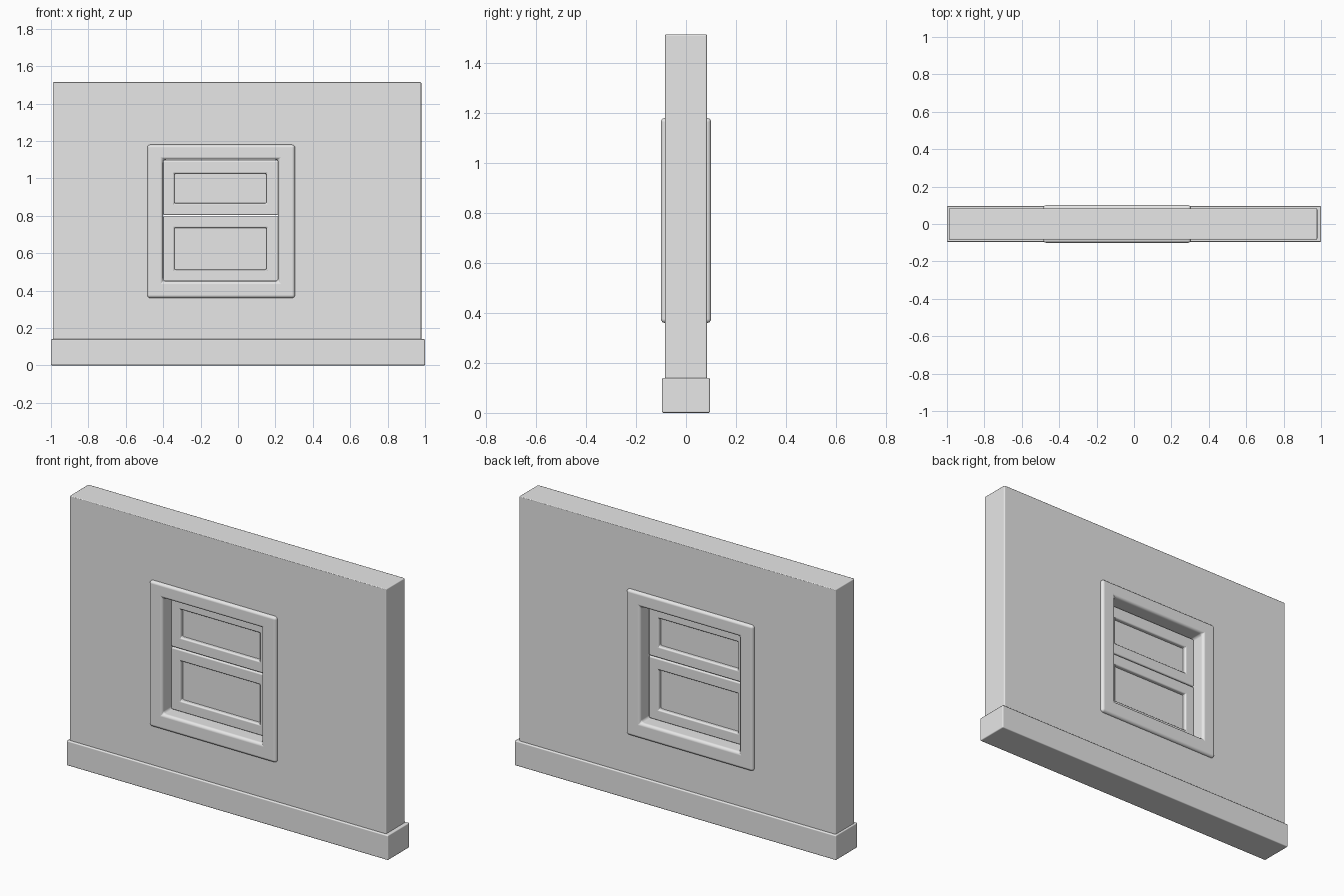
import bpy
import bmesh
import math

cube = bpy.data.objects.get("Cube")
if cube:
    bpy.data.objects.remove(cube, do_unlink=True)

grey = bpy.data.materials.new("plain grey")
grey.use_nodes = True
colour = (0.8, 0.8, 0.8, 1)
grey.diffuse_color = colour
grey.node_tree.nodes["Principled BSDF"].inputs["Base Color"].default_value = colour


def finish(name, bm, bevel, segments):
    bmesh.ops.recalc_face_normals(bm, faces=bm.faces)
    mesh = bpy.data.meshes.new(name)
    bm.to_mesh(mesh)
    bm.free()
    mesh.materials.append(grey)
    obj = bpy.data.objects.new(name, mesh)
    bpy.context.collection.objects.link(obj)
    if bevel:
        mod = obj.modifiers.new("soft edges", "BEVEL")
        mod.width = bevel
        mod.segments = segments
        mod.limit_method = "ANGLE"
        mod.harden_normals = True
    bpy.ops.object.select_all(action="DESELECT")
    obj.select_set(True)
    bpy.context.view_layer.objects.active = obj
    bpy.ops.object.shade_smooth_by_angle(angle=math.radians(40))
    return obj


def corners(bm, rect, y):
    x0, x1, z0, z1 = rect
    return [bm.verts.new((x, y, z)) for x, z in ((x0, z0), (x1, z0), (x1, z1), (x0, z1))]


def slab(name, rect, half, bevel=0.0, segments=2, hole=None):
    """Upright panel of depth 2 * half, optionally with a rectangular hole."""
    bm = bmesh.new()
    front, back = corners(bm, rect, -half), corners(bm, rect, half)
    if hole:
        hole_front, hole_back = corners(bm, hole, -half), corners(bm, hole, half)
    else:
        bm.faces.new(front)
        bm.faces.new(back)
    for i in range(4):
        j = (i + 1) % 4
        bm.faces.new((front[i], front[j], back[j], back[i]))
        if hole:
            bm.faces.new((hole_front[i], hole_front[j], hole_back[j], hole_back[i]))
            bm.faces.new((front[i], front[j], hole_front[j], hole_front[i]))
            bm.faces.new((back[i], back[j], hole_back[j], hole_back[i]))
    return finish(name, bm, bevel, segments)


def grow(rect, d):
    x0, x1, z0, z1 = rect
    return (x0 - d, x1 + d, z0 - d, z1 + d)


opening = (-0.40, 0.215, 0.45, 1.10)

# Wall with its window hole, and the plinth along its foot
slab("wall", (-0.99, 0.98, 0.02, 1.515), 0.084, 0.006, hole=grow(opening, 0.04))
slab("plinth", (-1, 1, 0, 0.14), 0.096, 0.006)

# Casing lining the opening through the wall
slab("window_frame", (-0.485, 0.305, 0.36, 1.18), 0.101, 0.016, 3, hole=opening)

# Two stacked sashes, each with a pane
sashes = {
    "upper": ((-0.40, 0.215, 0.803, 1.096), (-0.34, 0.152, 0.867, 1.025)),
    "lower": ((-0.40, 0.215, 0.45, 0.80), (-0.34, 0.152, 0.512, 0.735)),
}
for name, (outer, inner) in sashes.items():
    slab(name + "_sash", outer, 0.026, 0.008, 3, hole=inner)
    slab(name + "_pane", grow(inner, 0.01), 0.004)
